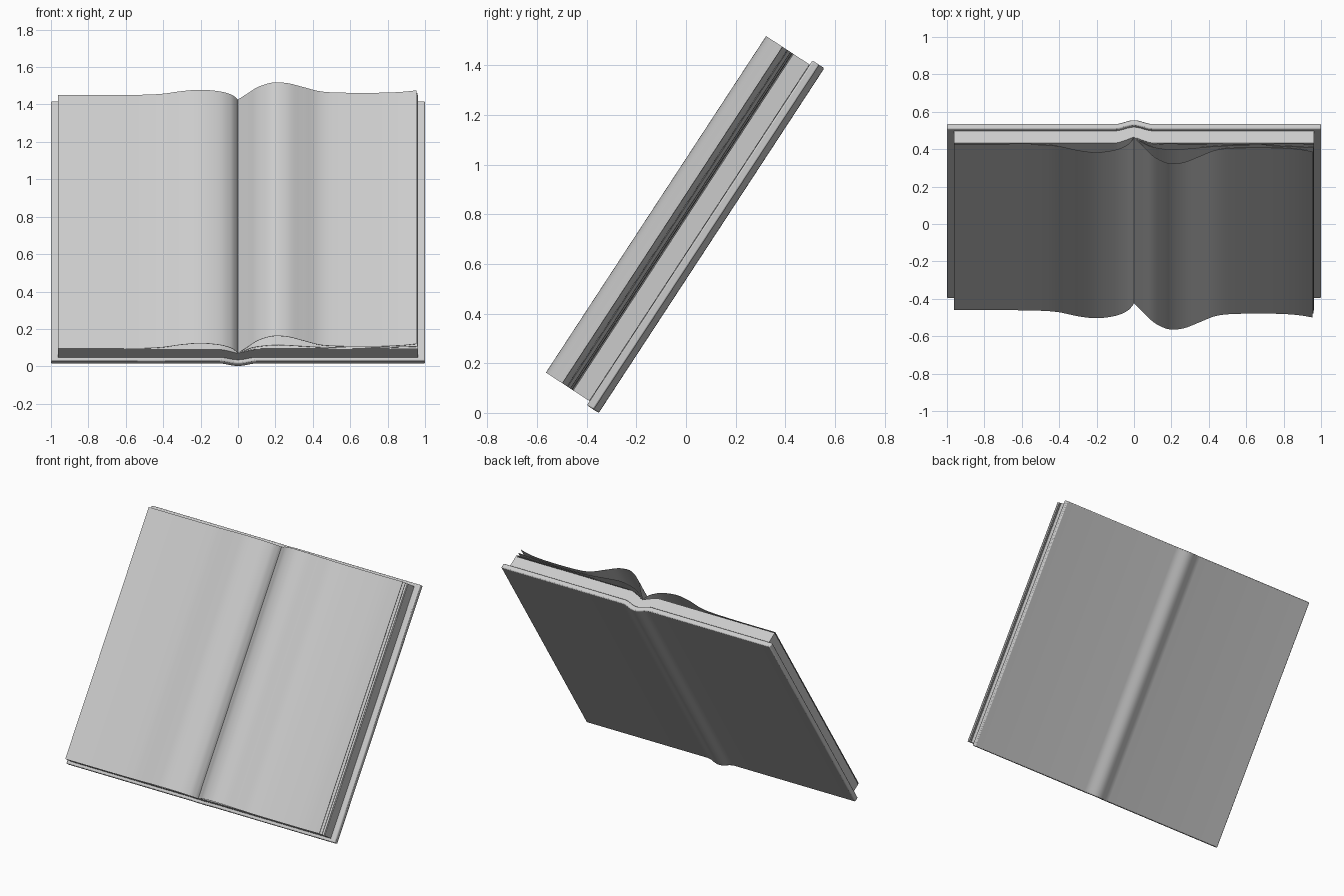
import bpy, bmesh, math

if "Cube" in bpy.data.objects:
    bpy.data.objects.remove(bpy.data.objects["Cube"])

TILT = math.radians(56.8)   # book leans back
MID = 0.637                 # middle of the book along its height


def smooth(pts, n=6):
    """Catmull-Rom curve through (x, depth) points."""
    out = []
    for i in range(len(pts) - 1):
        p0, p1 = pts[max(i - 1, 0)], pts[i]
        p2, p3 = pts[i + 1], pts[min(i + 2, len(pts) - 1)]
        for k in range(n):
            t = k / n
            out.append(tuple(0.5 * (2 * b + (c - a) * t + (2 * a - 5 * b + 4 * c - d) * t * t
                                    + (3 * b - a - 3 * c + d) * t ** 3)
                             for a, b, c, d in zip(p0, p1, p2, p3)))
    return out + [pts[-1]]


def slab(name, front, back, half, bevel=0):
    """Solid between a front and a back line (same x order), extruded along the height."""
    bm = bmesh.new()
    rows = [[bm.verts.new((x, MID + s * half, w)) for x, w in line]
            for line in (front, back) for s in (-1, 1)]
    fb, ft, bb, bt = rows
    for i in range(len(front) - 1):
        j = i + 1
        bm.faces.new((fb[i], fb[j], ft[j], ft[i]))
        bm.faces.new((bb[i], bt[i], bt[j], bb[j]))
        bm.faces.new((fb[i], bb[i], bb[j], fb[j]))
        bm.faces.new((ft[i], ft[j], bt[j], bt[i]))
    for i in (0, -1):
        bm.faces.new((fb[i], ft[i], bt[i], bb[i]))
    bmesh.ops.recalc_face_normals(bm, faces=bm.faces[:])
    me = bpy.data.meshes.new(name)
    bm.to_mesh(me)
    bm.free()
    ob = bpy.data.objects.new(name, me)
    bpy.context.collection.objects.link(ob)
    ob.rotation_euler.x = TILT
    if bevel:
        m = ob.modifiers.new("edge", 'BEVEL')
        m.width, m.segments, m.limit_method = bevel, 2, 'ANGLE'
        m.angle_limit = math.radians(50)
    bpy.ops.object.select_all(action='DESELECT')
    bpy.context.view_layer.objects.active = ob
    ob.select_set(True)
    bpy.ops.object.shade_smooth_by_angle(angle=math.radians(40))
    return ob


def shift(line, d):
    return [(x, w + d) for x, w in line]


def spine_line(xmax, base, depth, n=12):
    """Flat line with a rounded spine bulge in the middle."""
    mid = [-0.1 + 0.2 * i / n for i in range(n + 1)]
    bulge = [(x, base - depth * 0.5 * (1 + math.cos(math.pi * x / 0.1))) for x in mid]
    return [(-xmax, base)] + bulge + [(xmax, base)]


# hard cover with rounded spine
cover_back = spine_line(1.0, 0.318, 0.024)
slab("cover", shift(cover_back, 0.033), cover_back, 0.83, 0.006)

# page block, dipping into the gutter
block_back = spine_line(0.963, 0.352, 0.024)
block_front = [(x, 0.43 - 0.04 * max(0, 1 - abs(x) / 0.1) ** 1.3) for x, _ in block_back]
slab("page_block", block_front, block_back, 0.81)

# loose sheets bowing away from the block
sheets = {
    "left_sheet": [(-0.963, 0.437), (-0.7, 0.437), (-0.5, 0.441), (-0.4, 0.451), (-0.3, 0.476),
                   (-0.2, 0.489), (-0.1, 0.474), (-0.04, 0.445), (-0.012, 0.415), (-0.001, 0.393)],
    "right_sheet_low": [(0.001, 0.391), (0.05, 0.42), (0.12, 0.436), (0.3, 0.437),
                        (0.6, 0.436), (0.963, 0.44)],
    "right_sheet_middle": [(0.001, 0.393), (0.05, 0.43), (0.1, 0.455), (0.2, 0.472), (0.3, 0.465),
                           (0.45, 0.45), (0.65, 0.444), (0.96, 0.458)],
    "right_sheet_top": [(0.001, 0.395), (0.05, 0.452), (0.1, 0.51), (0.15, 0.545), (0.2, 0.561),
                        (0.27, 0.552), (0.35, 0.515), (0.44, 0.474), (0.55, 0.461),
                        (0.75, 0.46), (0.87, 0.468), (0.955, 0.484)],
}
for name, pts in sheets.items():
    line = smooth(pts)
    slab(name, line, shift(line, -0.002), 0.81)
